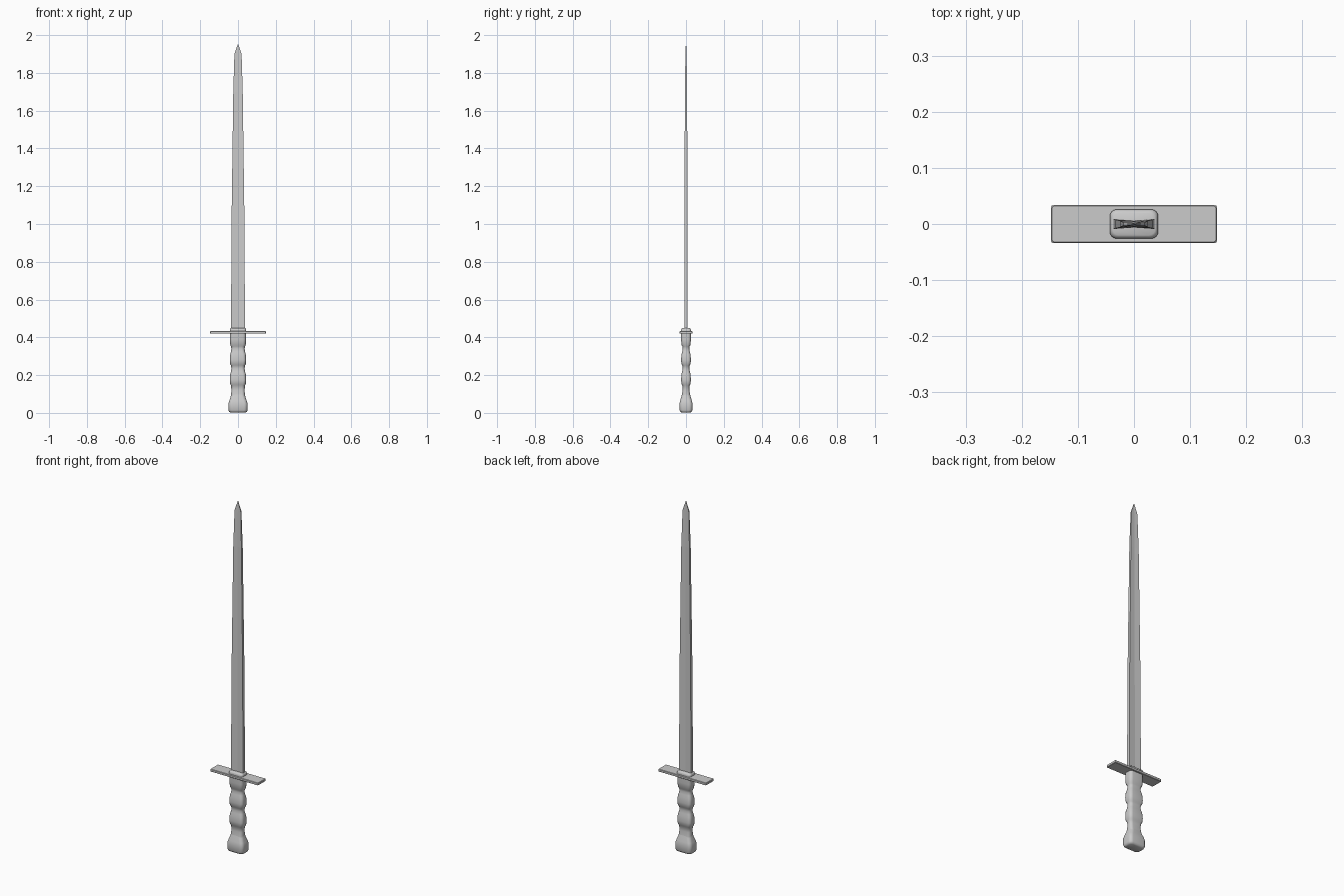
import bpy, bmesh, math

if "Cube" in bpy.data.objects:
    bpy.data.objects.remove(bpy.data.objects["Cube"])

def rounded_rect(hx, hy, r, n):
    # counter-clockwise rounded rectangle outline
    r = min(r, hx * 0.95, hy * 0.95)
    pts = []
    for k, (sx, sy) in enumerate([(1, 1), (-1, 1), (-1, -1), (1, -1)]):
        for i in range(n + 1):
            a = math.pi / 2 * (k + i / n)
            pts.append((sx * (hx - r) + r * math.cos(a), sy * (hy - r) + r * math.sin(a)))
    return pts

def loft(name, sections, smooth=None):
    # sections: list of (z, outline); joins matching outlines and caps both ends
    bm = bmesh.new()
    rings = [[bm.verts.new((x, y, z)) for x, y in pts] for z, pts in sections]
    n = len(rings[0])
    for a, b in zip(rings, rings[1:]):
        for i in range(n):
            j = (i + 1) % n
            bm.faces.new((a[i], a[j], b[j], b[i]))
    bm.faces.new(rings[0][::-1])
    bm.faces.new(rings[-1])
    bmesh.ops.remove_doubles(bm, verts=bm.verts, dist=1e-5)
    bmesh.ops.recalc_face_normals(bm, faces=bm.faces)
    me = bpy.data.meshes.new(name)
    bm.to_mesh(me)
    bm.free()
    ob = bpy.data.objects.new(name, me)
    bpy.context.collection.objects.link(ob)
    if smooth:
        bpy.context.view_layer.objects.active = ob
        ob.select_set(True)
        bpy.ops.object.shade_smooth_by_angle(angle=math.radians(smooth))
        ob.select_set(False)
    return ob

# Blade: tapering bar, slightly hollow along the middle of each face
def blade_outline(hx, hy):
    m = hy * 0.7
    return [(hx, -hy), (hx, hy), (0, m), (-hx, hy), (-hx, -hy), (0, -m)]

loft("blade", [(z, blade_outline(hx, hy)) for z, hx, hy in [
    (0.43, 0.037, 0.009), (1.03, 0.034, 0.008), (1.70, 0.025, 0.006),
    (1.90, 0.019, 0.003), (1.952, 0.001, 0.001)]])

# Crossguard with small corner rounding
loft("crossguard", [(z, rounded_rect(0.148 - d, 0.034 - d, 0.004, 2)) for z, d in [
    (0.419, 0.002), (0.421, 0), (0.431, 0), (0.433, 0.002)]])

# Collar at the blade root
loft("collar", [(z, rounded_rect(hx, hy, 0.012, 4)) for z, hx, hy in [
    (0.43, 0.043, 0.026), (0.440, 0.043, 0.026), (0.446, 0.041, 0.024),
    (0.449, 0.038, 0.020)]], 40)

# Grip with finger swells
loft("grip", [(z, rounded_rect(hx, hy, 0.016, 5)) for z, hx, hy in [
    (0.09, 0.037, 0.023), (0.12, 0.035, 0.018), (0.145, 0.037, 0.019),
    (0.152, 0.041, 0.024), (0.175, 0.043, 0.026), (0.205, 0.041, 0.024),
    (0.22, 0.037, 0.020), (0.235, 0.035, 0.018), (0.25, 0.037, 0.019),
    (0.257, 0.041, 0.024), (0.28, 0.043, 0.026), (0.31, 0.041, 0.024),
    (0.325, 0.037, 0.020), (0.34, 0.035, 0.018), (0.352, 0.037, 0.019),
    (0.36, 0.041, 0.024), (0.39, 0.042, 0.026), (0.42, 0.042, 0.026)]], 40)

# Pommel
loft("pommel", [(z, rounded_rect(hx, hy, 0.018, 5)) for z, hx, hy in [
    (0.002, 0.041, 0.024), (0.006, 0.047, 0.030), (0.014, 0.050, 0.034),
    (0.05, 0.050, 0.034), (0.065, 0.046, 0.031), (0.085, 0.039, 0.025),
    (0.10, 0.036, 0.021)]], 40)
